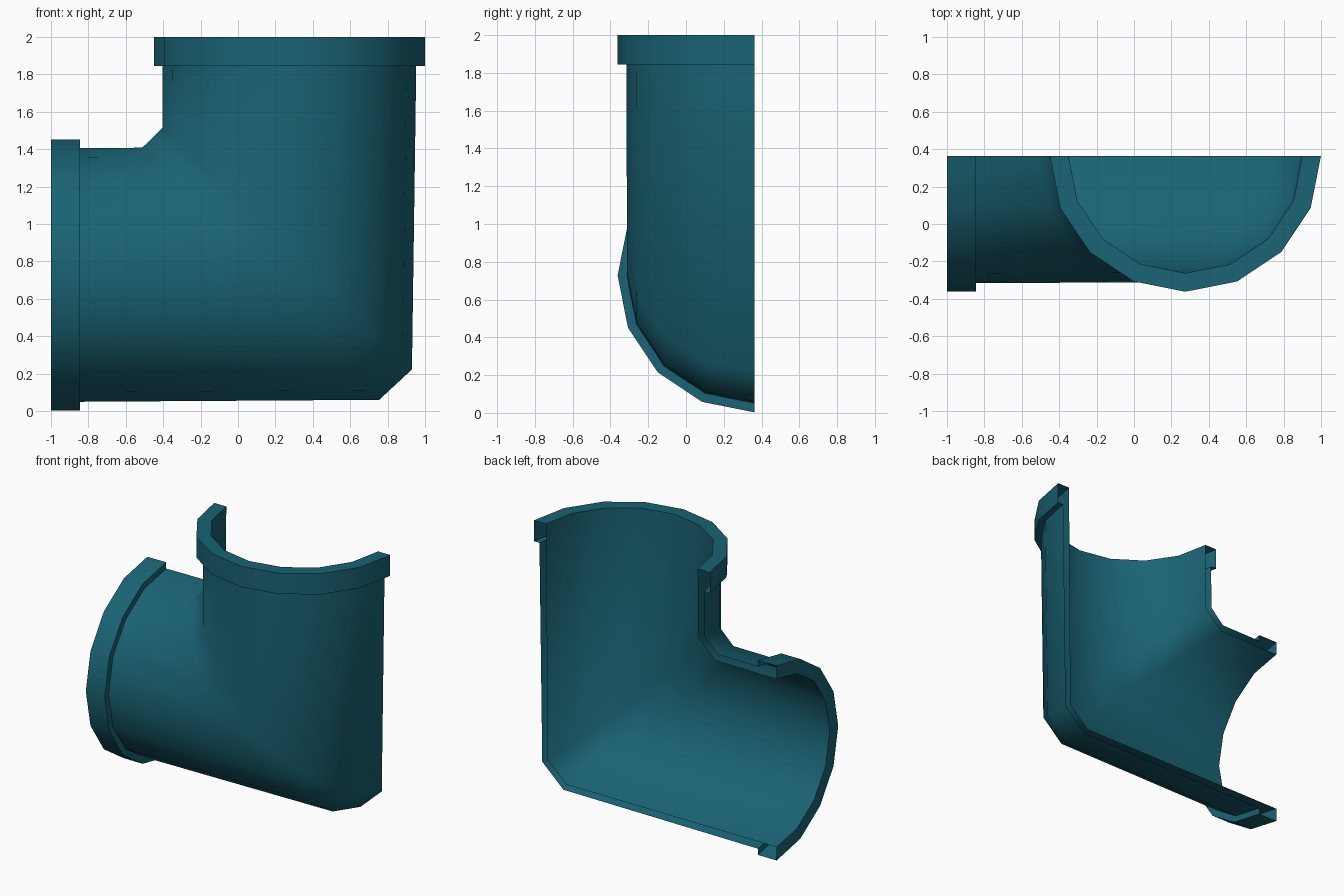
import bpy, bmesh, math

if "Cube" in bpy.data.objects:
    bpy.data.objects.remove(bpy.data.objects["Cube"])

SEGS = 8          # half of a 16-sided pipe
CUT_Y = 0.3625    # open back plane
CX, CZ = 0.275, 0.7275
R_IN, R_OUT, R_RIM = 0.625, 0.675, 0.7245


def ring(bm, a, b, depth):
    """Half ring from a to b (x, z points on the cut plane), bulging to -y."""
    verts = []
    for i in range(SEGS + 1):
        t = math.pi * i / SEGS
        k = (1 - math.cos(t)) / 2
        verts.append(bm.verts.new((a[0] + (b[0] - a[0]) * k,
                                   CUT_Y - depth * math.sin(t),
                                   a[1] + (b[1] - a[1]) * k)))
    return verts


def upright(bm, z, r):
    return ring(bm, (CX - r, z), (CX + r, z), r)


def sideways(bm, x, r):
    return ring(bm, (x, CZ + r), (x, CZ - r), r)


bm = bmesh.new()
rings = [
    # inner wall, top mouth to side mouth
    upright(bm, 2.0, R_IN),
    ring(bm, (-0.355, 1.49), (0.885, 0.245), R_IN),
    ring(bm, (-0.495, 1.357), (0.73, 0.105), R_IN),
    sideways(bm, -1.0, R_IN),
    # side collar
    sideways(bm, -1.0, R_RIM),
    sideways(bm, -0.845, R_RIM),
    sideways(bm, -0.845, R_OUT + 0.003),
    # outer wall with chamfered bend
    ring(bm, (-0.512, 1.408), (0.755, 0.06), R_OUT),
    ring(bm, (-0.405, 1.512), (0.93, 0.222), R_OUT),
    upright(bm, 1.845, R_OUT + 0.003),
    # top collar
    upright(bm, 1.845, R_RIM),
    upright(bm, 2.0, R_RIM),
]
# bridge rings; the cut plane stays open
for a, b in zip(rings, rings[1:] + rings[:1]):
    for i in range(SEGS):
        bm.faces.new((a[i], a[i + 1], b[i + 1], b[i]))
bmesh.ops.recalc_face_normals(bm, faces=bm.faces)
# make sure the top rim faces up
bm.normal_update()
top = [f for f in bm.faces if all(abs(v.co.z - 2) < 1e-4 for v in f.verts)]
if top[0].normal.z < 0:
    bmesh.ops.reverse_faces(bm, faces=bm.faces)

mesh = bpy.data.meshes.new("half_pipe_elbow")
bm.to_mesh(mesh)
bm.free()
elbow = bpy.data.objects.new("half_pipe_elbow", mesh)
bpy.context.collection.objects.link(elbow)

mat = bpy.data.materials.new("teal")
mat.diffuse_color = (0.01, 0.125, 0.175, 1)
mat.use_nodes = True
mat.node_tree.nodes["Principled BSDF"].inputs["Base Color"].default_value = mat.diffuse_color
mesh.materials.append(mat)

bpy.context.view_layer.objects.active = elbow
elbow.select_set(True)
bpy.ops.object.shade_smooth_by_angle(angle=math.radians(60))
